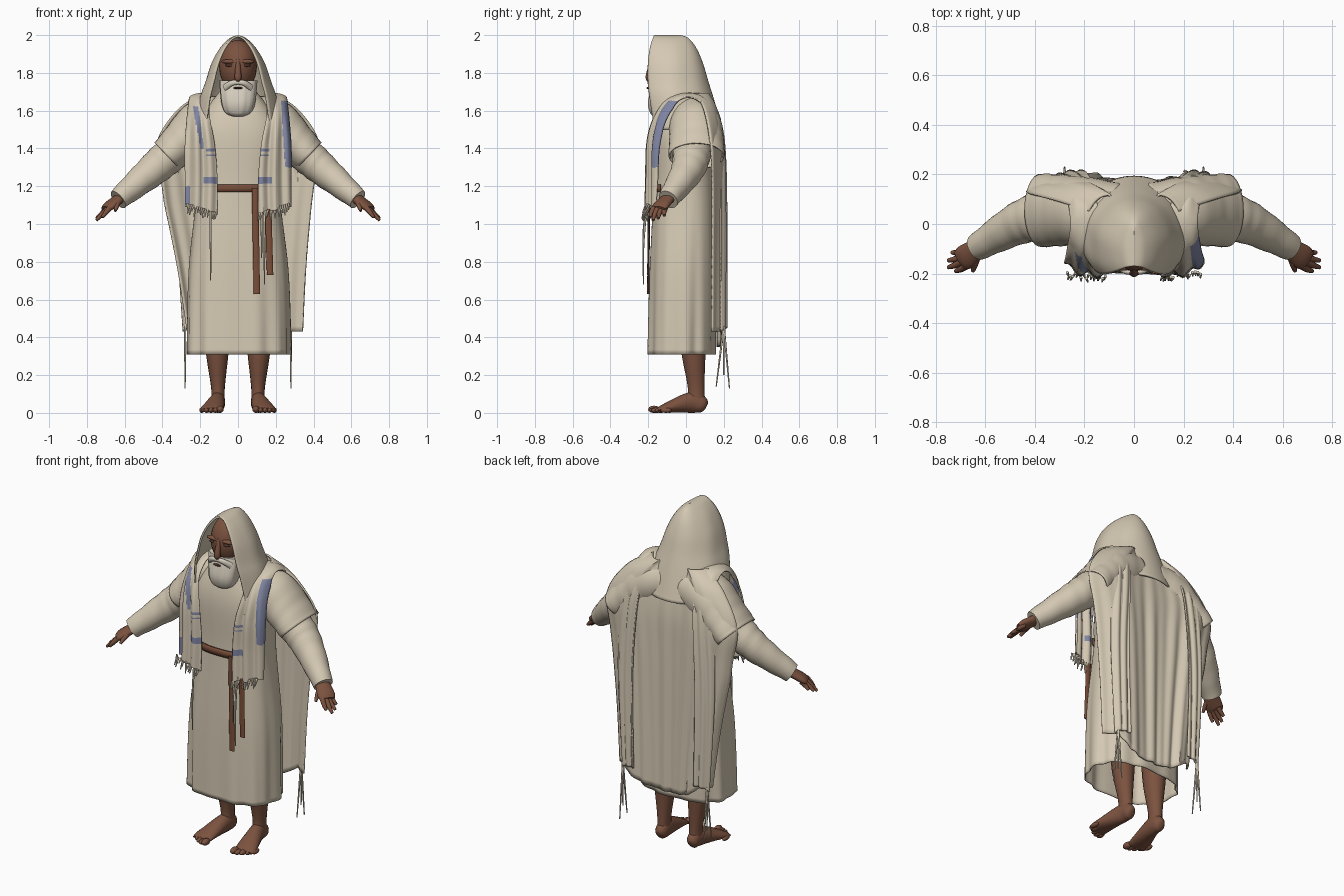
import bpy, bmesh, math, random
from mathutils import Vector, Matrix

random.seed(4)
if "Cube" in bpy.data.objects:
    bpy.data.objects.remove(bpy.data.objects["Cube"])


def material(name, red, green, blue):
    mat = bpy.data.materials.new(name)
    mat.use_nodes = True
    mat.diffuse_color = (red, green, blue, 1)
    shader = next(node for node in mat.node_tree.nodes if node.type == "BSDF_PRINCIPLED")
    shader.inputs["Base Color"].default_value = mat.diffuse_color
    shader.inputs["Roughness"].default_value = .9
    return mat


CLOTH = material("cream cloth", .66, .58, .45)
SKIN = material("brown skin", .2, .085, .05)
HAIR = material("white hair", .68, .62, .52)
LEATHER = material("belt leather", .19, .075, .04)
BLUE = material("faded blue", .22, .24, .37)
DARK = material("dark brown", .08, .035, .025)
parts = []


def finish(name, bm, mats, thick=0):
    bmesh.ops.remove_doubles(bm, verts=bm.verts, dist=.00001)
    bmesh.ops.recalc_face_normals(bm, faces=bm.faces)
    mesh = bpy.data.meshes.new(name)
    bm.to_mesh(mesh)
    bm.free()
    for mat in mats:
        mesh.materials.append(mat)
    part = bpy.data.objects.new(name, mesh)
    bpy.context.collection.objects.link(part)
    if thick:
        modifier = part.modifiers.new("thickness", "SOLIDIFY")
        modifier.thickness = thick
        modifier.offset = 0
    parts.append(part)


def spline(keys, steps):
    """Smooth curve through tuples of any length."""
    samples, last = [], len(keys) - 1
    for i in range(steps + 1):
        place = i / steps * last
        k = min(int(place), last - 1)
        t = place - k
        quad = [keys[max(0, min(last, k + j))] for j in (-1, 0, 1, 2)]
        samples.append([b + t / 2 * (c - a + t * (2 * a - 5 * b + 4 * c - d + t * (3 * (b - c) + d - a)))
                        for a, b, c, d in zip(*quad)])
    return samples


def skin(name, rings, mats, closed=True, caps=True, thick=0, rule=None):
    """Bridge rows of points into a surface."""
    bm = bmesh.new()
    rows = [[bm.verts.new(point) for point in ring] for ring in rings]
    count = len(rows[0])
    for a, b in zip(rows, rows[1:]):
        for i in range(count if closed else count - 1):
            j = (i + 1) % count
            bm.faces.new((a[i], a[j], b[j], b[i]))
    if closed and caps:
        bm.faces.new(rows[0])
        bm.faces.new(rows[-1])
    if rule:
        for face in bm.faces:
            face.material_index = rule(face.calc_center_median())
    finish(name, bm, mats, thick)


def tube(name, keys, mat, mirror=1, steps=14, sides=16, caps=True, thick=0, ripple=0):
    """Keys are x, y, z, side radius and up radius."""
    samples = spline(keys, steps)
    path = [Vector((mirror * x, y, z)) for x, y, z, *radii in samples]
    span = (path[-1] - path[0]).normalized()
    reference = Vector((0, 0, 1)) if abs(span.z) < .95 else Vector((0, -1, 0))
    rings = []
    for i, centre in enumerate(path):
        tangent = path[min(i + 1, steps)] - path[max(i - 1, 0)]
        side = tangent.cross(reference).normalized()
        up = side.cross(tangent).normalized()
        side, up = side * samples[i][3], up * samples[i][4]
        ring = []
        for k in range(sides):
            angle = math.tau * k / sides
            wrinkle = 1 + ripple * math.sin(i * 1.7 + 2 * math.sin(angle))
            ring.append(centre + wrinkle * (side * math.cos(angle) + up * math.sin(angle)))
        rings.append(ring)
    skin(name, rings, [mat], caps=caps, thick=thick)


def cord(name, start, end, radius, mat, mirror=1, bow=0):
    """Thin tapering strand that may bow forward."""
    start, end = Vector(start), Vector(end)
    middle = (start + end) / 2 + Vector((0, -bow, 0))
    keys = [(*start, radius, radius), (*middle, radius * .8, radius * .8), (*end, radius / 2, radius / 2)]
    tube(name, keys, mat, mirror, 8, 8)


def blob(name, centre, size, mat):
    bm = bmesh.new()
    bmesh.ops.create_uvsphere(bm, u_segments=24, v_segments=16, radius=1,
                              matrix=Matrix.Translation(centre) @ Matrix.Diagonal((*size, 1)))
    finish(name, bm, [mat])


def oval(z, half_width, front, back, folds=0, count=96):
    """Boxy oval cross-section with cloth folds."""
    ring = []
    for k in range(count):
        angle = math.tau * k / count
        c, s = math.cos(angle), math.sin(angle)
        wave = 1 + folds * (math.sin(9 * angle + 1) + .7 * math.sin(14 * angle + z))
        ring.append((wave * half_width * math.copysign(abs(c) ** .8, c),
                     (front + back) / 2 + wave * (back - front) / 2 * math.copysign(abs(s) ** .8, s), z))
    return ring


# Long open robe, with a belt across the front and two hanging tails
robe = [(.31, .27, -.2, .15), (.75, .26, -.19, .155), (1.19, .215, -.17, .15),
        (1.5, .22, -.165, .14), (1.72, .08, -.1, .08)]
skin("robe", [oval(*key, folds=.03 * max(0, 1.15 - key[0])) for key in spline(robe, 42)], [CLOTH],
     caps=False, thick=.006)
skin("belt", [oval(z, .22, -.185, .15)[59:86] for z in (1.17, 1.19, 1.21)], [LEATHER],
     closed=False, thick=.01)
for name, x, top, bottom in (("long_belt_tail", .1, 1.19, .63), ("short_belt_tail", .17, 1.08, .73)):
    tube(name, [(x - .01, -.195, top, .017, .006), (x, -.2, bottom, .017, .006)], LEATHER, sides=8)

# Back cloak, a hanging sheet: height, half width, back depth
rows = []
for z, width, depth in spline([(1.69, .18, .12), (1.6, .32, .165), (1.42, .43, .195),
                               (1.2, .4, .2), (.8, .35, .2), (.43, .32, .2)], 40):
    row = []
    drop = max(0, 1.1 - z)
    loose = min(1, (1.7 - z) * 2)
    for k in range(73):
        u = k / 36 - 1
        spread = width * (1 + (.1 if u > 0 else -.25) * drop) * u
        hollow = .028 * (1 - min(1, abs(u) * 1.8) ** 4) + .07 * u ** 6
        fold = .005 * loose * (math.sin(u * 19 + z) + .7 * math.sin(u * 33))
        row.append((spread, depth - hollow + fold, z - .12 * drop * max(0, 1 - 2 * abs(u) ** 3)))
    rows.append(row)
skin("back_cloak", rows, [CLOTH], closed=False, thick=.01)

# Hood, open at the front: height, half width, front and back depth
rows = []
for z, width, front, back in spline([(1.5, .23, -.165, .19), (1.66, .2, -.19, .143), (1.75, .17, -.2, .115),
                                     (1.85, .136, -.2, .085), (1.93, .09, -.19, .05),
                                     (1.98, .04, -.175, .01), (1.995, 0, -.17, -.03)], 42):
    radius = (back - front) / 1.66
    row = []
    for k in range(61):
        angle = math.radians(131) * (k / 30 - 1)
        wave = 1 + .012 * math.sin(7 * angle + 9 * z)
        row.append((wave * width * math.sin(angle), back - radius + radius * math.cos(angle), z))
    rows.append(row)
skin("hood", rows, [CLOTH], closed=False, thick=.01)


# Shawl bands run from the chest over the shoulders and down the back
def stripe(point):
    x, y, z = abs(point.x), point.y, point.z
    if y > 0:
        return 0
    wide_bar = 1.21 < z < 1.25 and .1 < x < .18
    thin_bar = min(abs(z - 1.39), abs(z - 1.365)) < .006 and x < .165
    if point.x > 0:
        edge = 1.3 < z < 1.65 and abs(x - .375 + z * .08) < .019
    else:
        edge = 1.4 < z < 1.62 and abs(x + .02 - z * .15) < .012 or 1.1 < z < 1.2 and x > .25
    return int(wide_bar or thin_bar or edge)


band = [(-.205, 1.085, .11, .28), (-.2, 1.25, .11, .28), (-.195, 1.42, .125, .28), (-.165, 1.56, .15, .27),
        (-.1, 1.655, .15, .26), (0, 1.69, .14, .255), (.09, 1.67, .15, .26), (.165, 1.575, .17, .285),
        (.2, 1.4, .19, .31), (.21, 1, .21, .32), (.21, .45, .2, .29)]
for s, side in ((1, "left_"), (-1, "right_")):
    rows = []
    for y, z, inner, outer in spline(band, 220):
        row = []
        fold = .003 + .009 * min(1, max(0, (1.6 - z) * 7)) * (1 if y < 0 else .25)
        curl = .055 * max(-.4, min(1, -y * 8))
        hem = max(0, 1.25 - z) * .36 if y < 0 else 0
        for k in range(29):
            u = k / 28
            wave = fold * math.sin(u * 15 + 2 * z + s) + curl * u ** 4
            row.append((s * (inner + (outer - inner) * u), y + wave,
                        z - .02 * u ** 4 + hem * (u - .6 + .1 * math.sin(u * 9))))
        rows.append(row)
    skin(side + "shawl_band", rows, [CLOTH, BLUE], closed=False, thick=.009, rule=stripe)

    # Fringe along the front ends, and corner tassels
    for i in range(15):
        x, y = .115 + .011 * i, random.uniform(-.22, -.19)
        top = 1.06 + .0035 * i
        cord(side + "fringe", (x, y, top), (x + random.uniform(-.01, .01), y - .015, top - random.uniform(.03, .06)),
             .006, CLOTH, s)
    for y, bottom in ((.16, .14), (.2, .2), (.23, .13)):
        cord(side + "corner_tassel", (.28, .2, .46), (.28, y, bottom), .006, CLOTH, s)

    # Shoulder drape and sleeve
    tube(side + "shoulder_drape", [(.06, .04, 1.56, .12, .12), (.19, .05, 1.525, .135, .13),
                                   (.29, .055, 1.44, .14, .11), (.375, .055, 1.36, .145, .093)],
         CLOTH, s, 18, 32, caps=False, thick=.008, ripple=.012)
    tube(side + "sleeve", [(.2, .03, 1.5, .1, .1), (.36, .03, 1.365, .1, .095), (.47, 0, 1.27, .085, .083),
                           (.635, -.095, 1.13, .054, .056)], CLOTH, s, 24, 24, ripple=.02)

    # Hand with separate fingers
    tube(side + "palm", [(.6, -.075, 1.155, .034, .028), (.675, -.13, 1.1, .05, .024),
                         (.7, -.147, 1.08, .042, .016)], SKIN, s)
    for finger, root, tip in (("index", (.68, -.17, 1.085), (.72, -.19, 1.035)),
                              ("middle", (.69, -.15, 1.08), (.75, -.175, 1.02)),
                              ("ring", (.69, -.13, 1.08), (.75, -.147, 1.03)),
                              ("little", (.69, -.11, 1.085), (.735, -.115, 1.045)),
                              ("thumb", (.635, -.135, 1.115), (.65, -.19, 1.07))):
        cord(side + finger + "_finger", root, tip, .016, SKIN, s, bow=.003)

    # Bare leg, foot and toes
    tube(side + "leg", [(.11, .04, .48, .07, .075), (.11, .04, .32, .06, .064),
                        (.106, .054, .13, .036, .044), (.106, .05, .04, .036, .054)], SKIN, s)
    tube(side + "foot", [(.104, .108, .035, .015, .02), (.105, .09, .042, .034, .042),
                         (.108, .03, .056, .04, .056), (.137, -.11, .025, .06, .025),
                         (.142, -.15, .014, .055, .012)], SKIN, s)
    for i in range(5):
        radius = .014 if i else .019
        blob(side + "toe", (s * (.095 + .024 * i), -.17 + .004 * i * i, radius), (radius, .03, radius), SKIN)

    # Eye, brow and moustache halves
    blob(side + "eye", (s * .042, -.176, 1.84), (.026, .009, .008), DARK)
    blob(side + "brow", (s * .042, -.17, 1.86), (.045, .018, .012), SKIN)
    tube(side + "moustache", [(0, -.196, 1.75, .008, .012), (.035, -.19, 1.745, .012, .015),
                              (.07, -.165, 1.72, .012, .018)], HAIR, s)

# Head, nose, mouth and beard
blob("head", (0, -.08, 1.835), (.1, .11, .14), SKIN)
tube("nose", [(0, -.178, 1.87, .01, .01), (0, -.197, 1.78, .018, .017), (0, -.187, 1.76, .012, .012)], SKIN)
beard = [(1.57, .03, -.17, -.1), (1.59, .07, -.19, -.07), (1.65, .09, -.2, -.05), (1.76, .1, -.172, -.05)]
skin("beard", [oval(*key, folds=.02, count=48) for key in spline(beard, 14)], [HAIR])
blob("mouth", (0, -.2, 1.72), (.024, .009, .006), DARK)

# Long hanging cords below the shawl ends
for x, bottom in ((-.145, .7), (.125, .82), (.14, .68)):
    cord("hanging_cord", (x, -.21, 1.09), (x, -.225, bottom), .006, CLOTH, bow=.008)

# Smooth shading with sharp rims
bpy.ops.object.select_all(action="DESELECT")
for part in parts:
    part.select_set(True)
bpy.context.view_layer.objects.active = parts[0]
bpy.ops.object.shade_smooth_by_angle(angle=math.radians(50))
